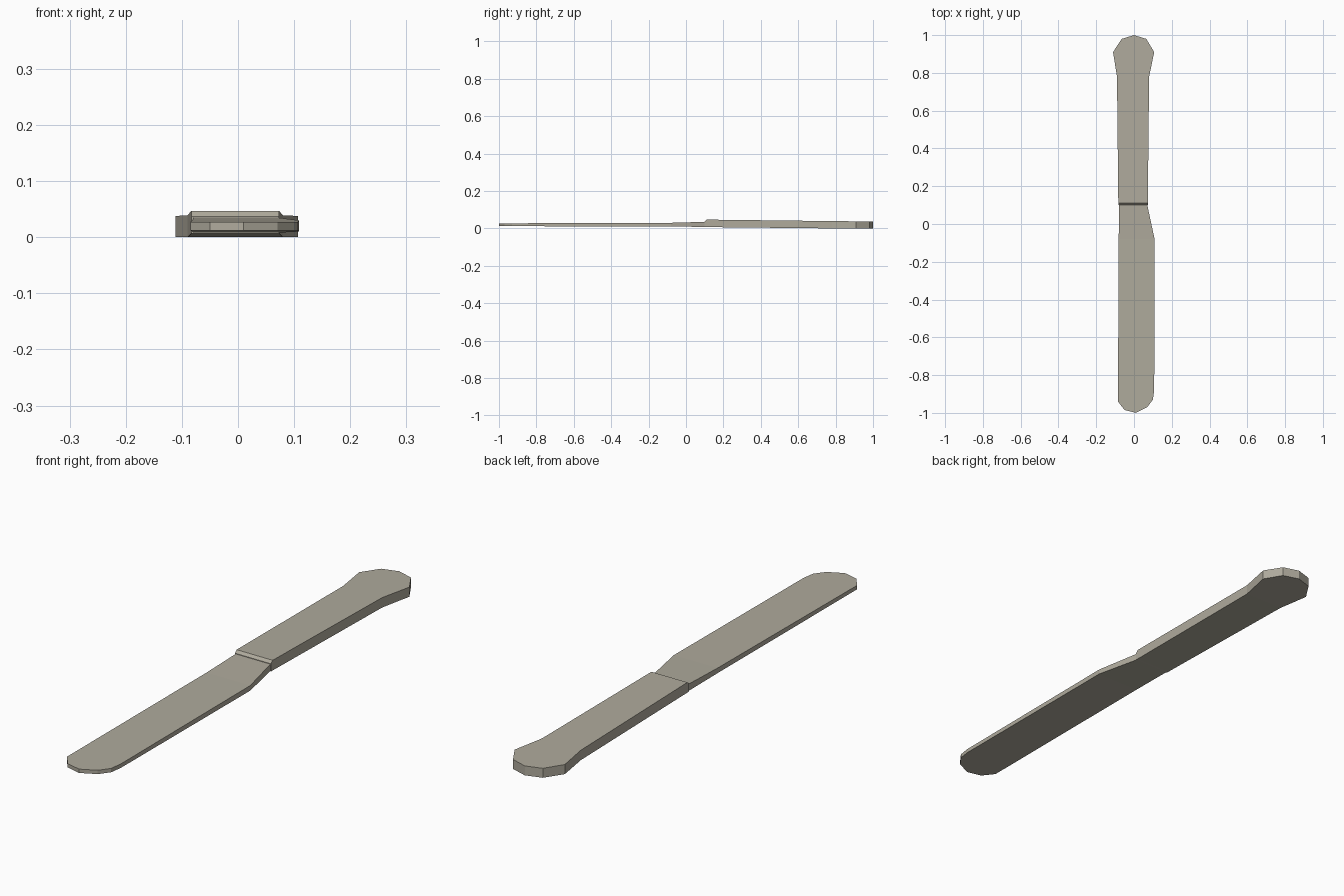
import bpy, bmesh

if "Cube" in bpy.data.objects:
    bpy.data.objects.remove(bpy.data.objects["Cube"])

steel = bpy.data.materials.new("warm grey steel")
steel.diffuse_color = (0.43, 0.405, 0.335, 1)
steel.use_nodes = True
steel.node_tree.nodes["Principled BSDF"].inputs["Base Color"].default_value = steel.diffuse_color


def interp(table, y):
    """Linear lookup of (bottom z, top z) along the length."""
    for (y0, b0, t0), (y1, b1, t1) in zip(table, table[1:]):
        if y <= y1 + 1e-6:
            f = (y - y0) / (y1 - y0)
            return b0 + f * (b1 - b0), t0 + f * (t1 - t0)
    return table[-1][1:]


def tapered_plate(name, outline, heights):
    """Extrude a counter-clockwise outline, with thickness varying along y."""
    bm = bmesh.new()
    bm.faces.new([bm.verts.new((x, y, 0)) for x, y in outline])
    for y, _, _ in heights[1:-1]:
        bmesh.ops.bisect_plane(bm, geom=bm.verts[:] + bm.edges[:] + bm.faces[:],
                               plane_co=(0, y, 0), plane_no=(0, 1, 0), dist=1e-5)
    res = bmesh.ops.extrude_face_region(bm, geom=bm.faces[:])
    top = {v for v in res["geom"] if isinstance(v, bmesh.types.BMVert)}
    for v in bm.verts:
        v.co.z = interp(heights, v.co.y)[1 if v in top else 0]
    bmesh.ops.recalc_face_normals(bm, faces=bm.faces[:])
    me = bpy.data.meshes.new(name)
    bm.to_mesh(me)
    bm.free()
    me.materials.append(steel)
    ob = bpy.data.objects.new(name, me)
    bpy.context.collection.objects.link(ob)
    return ob


# Blade: straight back on the left, wider cutting edge on the right
tapered_plate("blade",
              [(-0.085, -0.94), (-0.05, -0.985), (0.01, -1.0), (0.07, -0.97),
               (0.1, -0.93), (0.107, -0.88), (0.109, -0.08), (0.07, 0.102),
               (-0.08, 0.102)],
              [(-1.0, 0.012, 0.027), (-0.08, 0.01, 0.03), (0.102, 0.008, 0.035)])

# Handle: thicker, bevelled front lip, flared rounded end
tapered_plate("handle",
              [(-0.083, 0.1), (0.073, 0.1), (0.08, 0.78), (0.107, 0.91),
               (0.065, 0.98), (0.0, 1.0), (-0.065, 0.98), (-0.111, 0.91),
               (-0.09, 0.78)],
              [(0.1, 0.007, 0.037), (0.11, 0.007, 0.047),
               (0.78, 0.0, 0.039), (1.0, 0.0, 0.037)])
